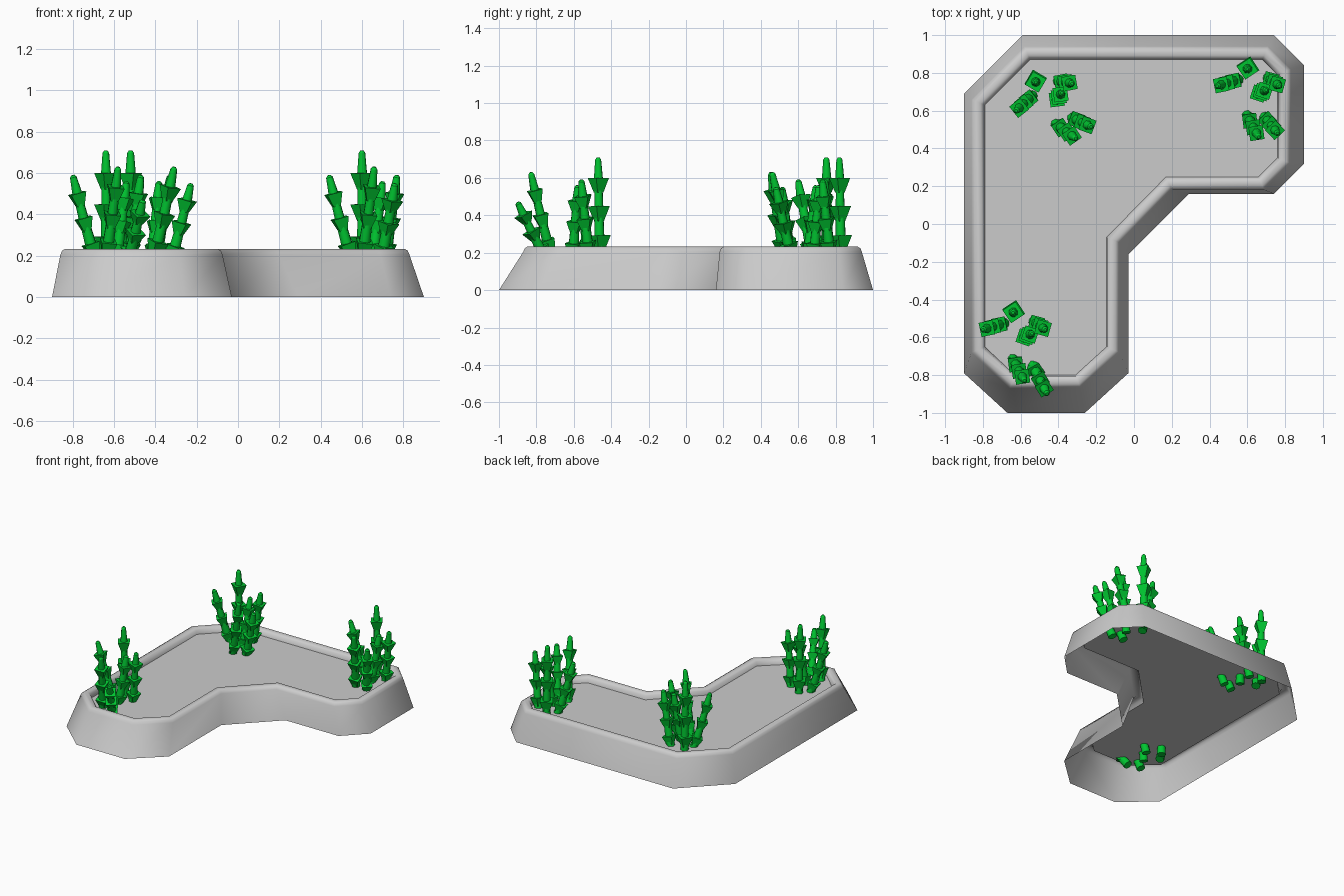
import bpy, bmesh
from math import radians
from mathutils import Vector, Matrix

if "Cube" in bpy.data.objects:
    bpy.data.objects.remove(bpy.data.objects["Cube"])

green = bpy.data.materials.new("leaf_green")
green.diffuse_color = (0.0, 0.56, 0.03, 1)
green.use_nodes = True
green.node_tree.nodes["Principled BSDF"].inputs["Base Color"].default_value = green.diffuse_color


def finish(bm, name, angle, mat=None):
    me = bpy.data.meshes.new(name)
    bm.to_mesh(me)
    bm.free()
    ob = bpy.data.objects.new(name, me)
    bpy.context.collection.objects.link(ob)
    if mat:
        me.materials.append(mat)
    bpy.ops.object.select_all(action='DESELECT')
    ob.select_set(True)
    bpy.context.view_layer.objects.active = ob
    bpy.ops.object.shade_smooth_by_angle(angle=radians(angle))
    return ob


def offset(pts, d):
    # mitred outward offset of a clockwise outline
    out = []
    for i, p in enumerate(pts):
        a, b, c = Vector(pts[i - 1]), Vector(p), Vector(pts[(i + 1) % len(pts)])
        e1, e2 = (b - a).normalized(), (c - b).normalized()
        n1, n2 = Vector((-e1.y, e1.x)), Vector((-e2.y, e2.x))
        out.append(b + (n1 + n2) * (d / (1 + n1.dot(n2))))
    return out


# Planter outlines: foot of the wall and edge of the soil
foot = [(-.59, 1), (.74, 1), (.9, .84), (.9, .32), (.74, .16), (.29, .16),
        (-.03, -.16), (-.03, -.79), (-.26, -1), (-.67, -1), (-.9, -.79), (-.9, .69)]
inner = [(-.55, .87), (.68, .87), (.76, .79), (.76, .35), (.66, .25), (.17, .25),
         (-.145, -.07), (-.145, -.65), (-.31, -.8), (-.63, -.8), (-.79, -.65), (-.79, .63)]

# Sloped wall with a rounded lip, open underneath
bm = bmesh.new()
rings = [[bm.verts.new((x, y, 0)) for x, y in foot]]
for d, z in [(.07, .205), (.062, .224), (.047, .233), (.022, .233), (.006, .22), (0, .19)]:
    rings.append([bm.verts.new((p.x, p.y, z)) for p in offset(inner, d)])
n = len(foot)
for lo, hi in zip(rings, rings[1:]):
    for i in range(n):
        j = (i + 1) % n
        bm.faces.new((lo[j], lo[i], hi[i], hi[j]))
finish(bm, "planter_wall", 50)

# Soil surface
bm = bmesh.new()
bm.faces.new([bm.verts.new((x, y, .19)) for x, y in reversed(inner)])
finish(bm, "planter_floor", 30)


def cone(bm, a, b, r1, r2, sides, spin=0):
    v = b - a
    m = (Matrix.Translation((a + b) / 2) @ v.to_track_quat('Z', 'Y').to_matrix().to_4x4()
         @ Matrix.Rotation(spin, 4, 'Z'))
    bmesh.ops.create_cone(bm, cap_ends=True, segments=sides, radius1=r1, radius2=r2,
                          depth=v.length, matrix=m)


def stem(bm, base, tip, spin):
    # jointed stalk with a flared square collar at each joint
    base, tip = Vector(base), Vector(tip)
    s = (tip.z - base.z) / .59

    def at(t):
        p = base.lerp(tip, t ** .85)
        p.z = base.z + (tip.z - base.z) * t
        return p

    stops = [0, .28, .55, .81]
    for k in range(3):
        a, b = at(stops[k]), at(stops[k + 1])
        cone(bm, a, b, .031 - .003 * k, .027 - .003 * k, 8)
        cone(bm, a.lerp(b, .48), b, .026, .062 - .002 * k if s > .9 else .054, 4, spin)
    a, b = at(.81), at(1)
    c = a.lerp(b, .88)
    cone(bm, a, c, .025, .017, 8)
    cone(bm, c, b, .017, .008, 8)


# Stems relative to the tallest one: base xy, tip xyz
STEMS = [((.005, .01), (0, 0, .71)),
         ((-.03, -.05), (-.16, -.09, .59)),
         ((.10, -.04), (.17, -.09, .59)),
         ((.04, -.14), (.10, -.11, .56)),
         ((-.01, -.23), (.06, -.36, .63)),
         ((.08, -.24), (.16, -.34, .55))]
FRONT = STEMS[:5] + [((.09, -.25), (.18, -.43, .47))]

# Three plant clumps
for name, pos, turn, stems in [("plant_back_left", (-.52, .75), 26, STEMS),
                               ("plant_back_right", (.60, .82), 0, STEMS),
                               ("plant_front_left", (-.64, -.47), 0, FRONT)]:
    bm = bmesh.new()
    for i, (b, t) in enumerate(stems):
        stem(bm, (*b, .13), t, radians(15 + 25 * i))
    ob = finish(bm, name, 46, green)
    ob.location = (*pos, 0)
    ob.rotation_euler.z = radians(turn)
